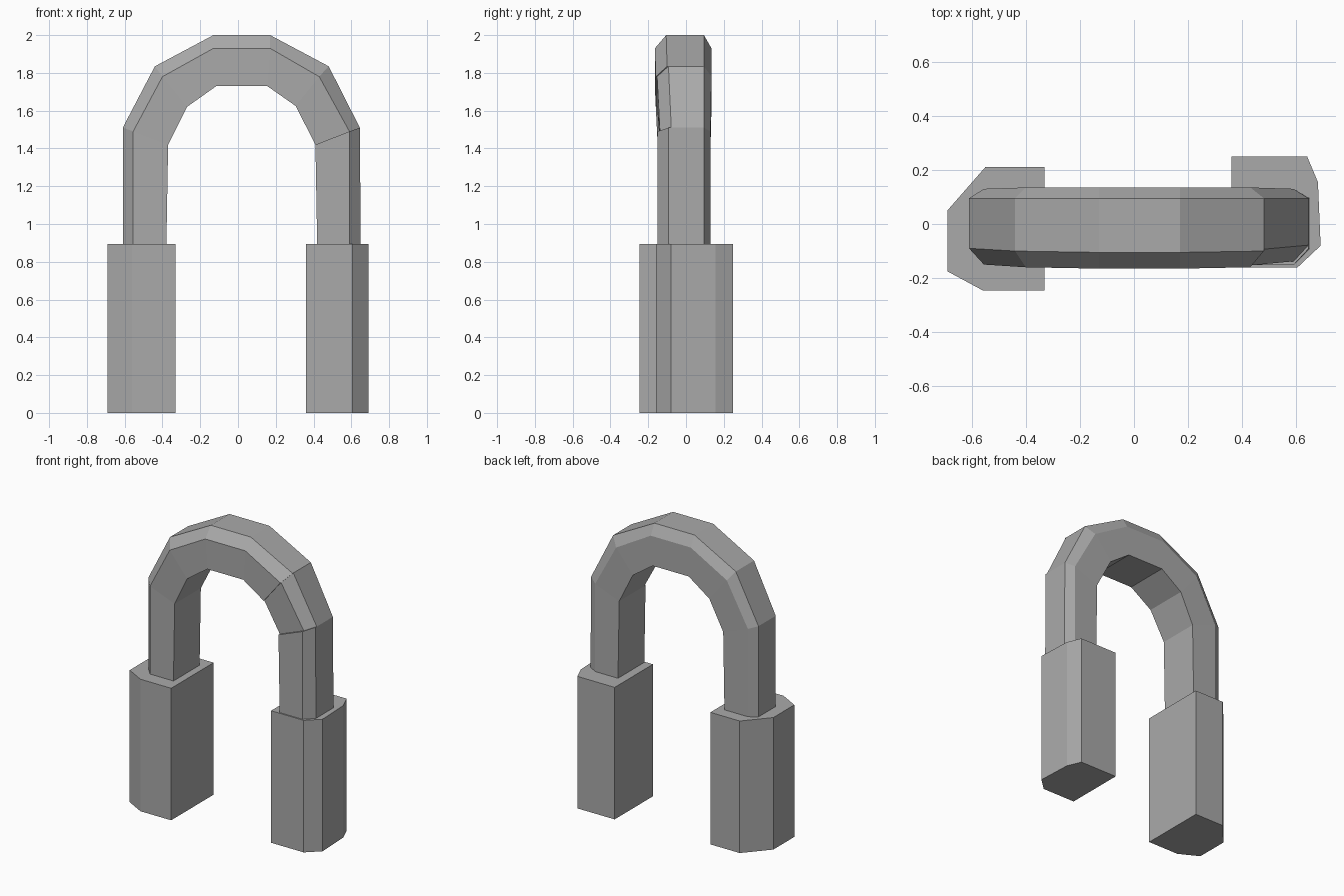
import bpy
import bmesh

default_cube = bpy.data.objects.get("Cube")
if default_cube:
    bpy.data.objects.remove(default_cube, do_unlink=True)

# One plain stone colour for every part
stone = bpy.data.materials.new("stone grey")
stone.use_nodes = True
colour = (0.4, 0.4, 0.4, 1)
stone.diffuse_color = colour
stone.node_tree.nodes["Principled BSDF"].inputs["Base Color"].default_value = colour


def loft(name, rings):
    """Join matching rings of points into one closed, flat-shaded solid."""
    bm = bmesh.new()
    loops = [[bm.verts.new(point) for point in ring] for ring in rings]
    for lower, upper in zip(loops, loops[1:]):
        for i in range(len(lower)):
            j = (i + 1) % len(lower)
            bm.faces.new((lower[i], lower[j], upper[j], upper[i]))
    bm.faces.new(loops[0][::-1])
    bm.faces.new(loops[-1])
    bmesh.ops.remove_doubles(bm, verts=bm.verts[:], dist=0.0005)
    bmesh.ops.recalc_face_normals(bm, faces=bm.faces[:])
    mesh = bpy.data.meshes.new(name)
    bm.to_mesh(mesh)
    bm.free()
    mesh.materials.append(stone)
    part = bpy.data.objects.new(name, mesh)
    bpy.context.collection.objects.link(part)
    return part


def pillar(name, outline, height=0.895):
    return loft(name, [[(x, y, z) for x, y in outline] for z in (0, height)])


def arch_ring(inner, shoulder, outer, front, back):
    """Six-sided section: flat inside, chamfered along both outer edges."""
    def at(point, y):
        return (point[0], y, point[1])
    return [at(inner, front), at(shoulder, front), at(outer, front + 0.06),
            at(outer, 0.095), at(shoulder, back), at(inner, back)]


# Two uneven chamfered pillars
pillar("left_pillar", [(0.36, 0.25), (0.64, 0.25), (0.68, 0.155),
                       (0.69, -0.08), (0.605, -0.16), (0.36, -0.16)])
pillar("right_pillar", [(-0.33, 0.21), (-0.55, 0.21), (-0.69, 0.05),
                        (-0.69, -0.175), (-0.56, -0.245), (-0.33, -0.245)])

# Arch stations from the right foot to the left foot
foot = 0.85
hip = ((0.305, 1.625), (0.43, 1.78), (0.48, 1.835))
knee = ((0.41, 1.42), (0.59, 1.49), (0.645, 1.51))
stations = [
    ((-0.38, foot), (-0.555, foot), (-0.61, foot), -0.15, 0.13),
    ((-0.37, 1.42), (-0.555, 1.49), (-0.61, 1.51), -0.15, 0.13),
    ((-0.27, 1.62), (-0.40, 1.78), (-0.44, 1.835), -0.16, 0.135),
    ((-0.115, 1.73), (-0.13, 1.93), (-0.13, 2.0), -0.165, 0.135),
    ((0.155, 1.73), (0.17, 1.93), (0.17, 2.0), -0.165, 0.135),
    (*hip, -0.16, 0.135),
    # Slightly recessed block between hip and knee
    (*hip, -0.153, 0.135),
    (*knee, -0.138, 0.13),
    (*knee, -0.152, 0.13),
    ((0.42, foot), (0.59, foot), (0.65, foot), -0.152, 0.13),
]
loft("arch", [arch_ring(*station) for station in stations])
